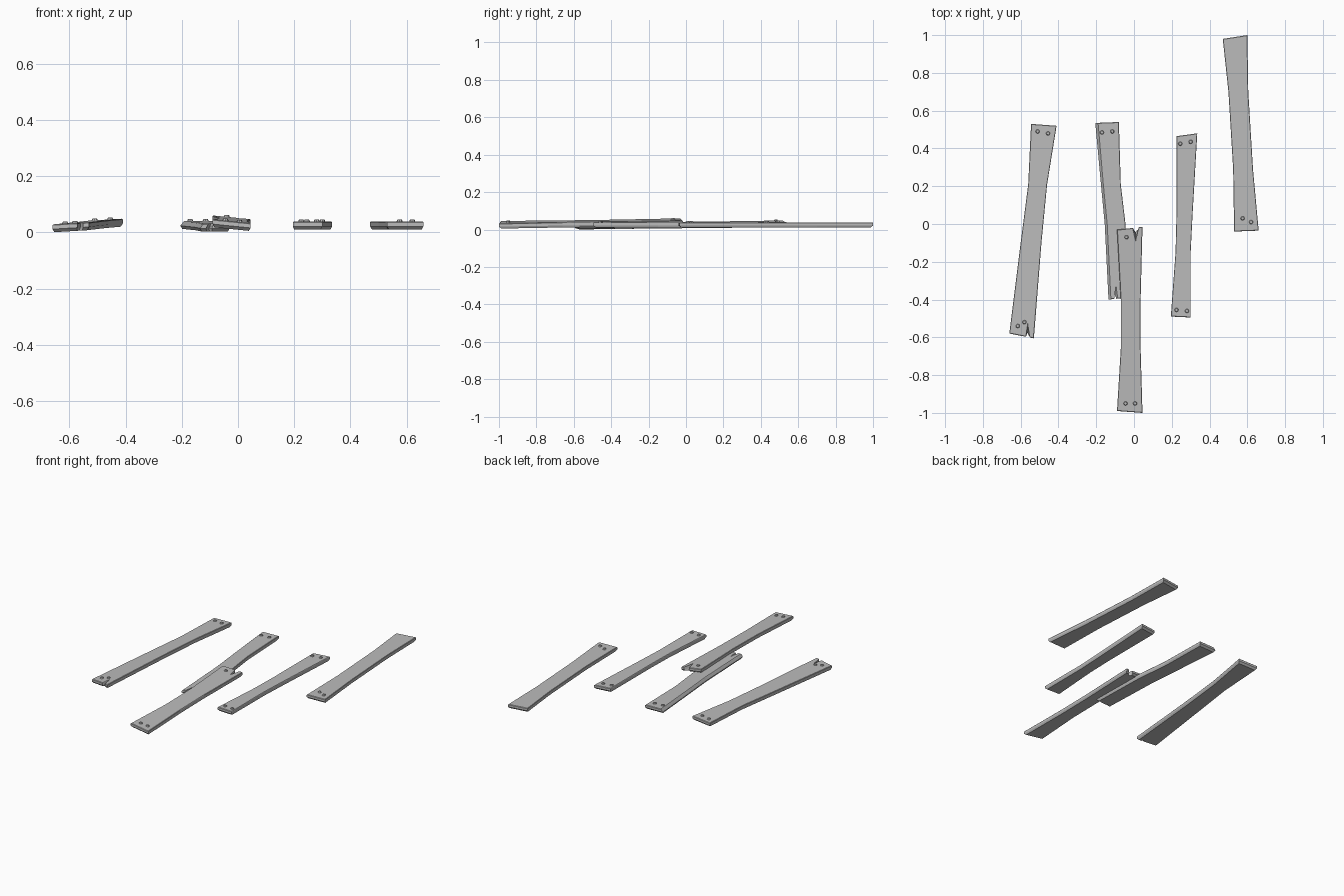
import bpy
import bmesh
from mathutils import Vector

cube = bpy.data.objects.get("Cube")
if cube:
    bpy.data.objects.remove(cube, do_unlink=True)

grey = bpy.data.materials.new("weathered grey")
grey.use_nodes = True
colour = (0.5, 0.5, 0.5, 1)
grey.diffuse_color = colour
grey.node_tree.nodes["Principled BSDF"].inputs["Base Color"].default_value = colour

THICKNESS = 0.028


def finish(bm, name):
    """Turn a bmesh into a grey, flat shaded object."""
    bmesh.ops.recalc_face_normals(bm, faces=bm.faces)
    mesh = bpy.data.meshes.new(name)
    bm.to_mesh(mesh)
    bm.free()
    mesh.materials.append(grey)
    obj = bpy.data.objects.new(name, mesh)
    bpy.context.collection.objects.link(obj)
    return obj


def plank_ring(rows, split, inset, pull, depth, lean):
    """Outline of a plank at one level, counter-clockwise from the front left."""
    left, right = [], []
    for i, (xl, yl, xr, yr) in enumerate(rows):
        a, b = Vector((xl, yl)), Vector((xr, yr))
        across = b - a
        shift = pull if i == 0 else -pull if i == len(rows) - 1 else 0
        along = Vector((0, shift))
        left.append(a + across * (inset + lean) + along)
        right.append(b - across * inset + along)

    # a tapering split in one of the ends
    front, back = [], []
    if split:
        end, t, width, length = split
        i = 0 if end == "front" else -1
        sign = 1 if end == "front" else -1
        a, b = left[i], right[i]
        tip = a.lerp(b, t) + Vector((0, sign * length * depth))
        mouth = [a.lerp(b, t - width / 2), tip, a.lerp(b, t + width / 2)]
        if end == "front":
            front = mouth
        else:
            back = mouth[::-1]
    return [left[0]] + front + right + back + left[:0:-1]


def build_plank(name, rows, base, slope, nails, split=None, lean=0):
    """A rough board lying on a tilted plane, with nail heads on top."""
    x0, y0 = rows[0][:2]

    def height(x, y):
        return base + slope[0] * (x - x0) + slope[1] * (y - y0)

    # level, side inset, end pull, split depth, lean of the left side
    levels = [(0, 0.05, 0.012, 0.15, 0),
              (0.4, 0, 0, 0.5, 0),
              (0.9, 0, 0, 0.95, lean * 0.9),
              (1, 0.02, 0.003, 1, lean)]
    bm = bmesh.new()
    rings = []
    for level, *shape in levels:
        ring = plank_ring(rows, split, *shape)
        rings.append([bm.verts.new((p.x, p.y, height(*p) + level * THICKNESS))
                      for p in ring])
    bm.faces.new(rings[0][::-1])
    bm.faces.new(rings[-1])
    for low, high in zip(rings, rings[1:]):
        for i in range(len(low)):
            j = (i + 1) % len(low)
            bm.faces.new((low[i], low[j], high[j], high[i]))
    finish(bm, name)

    # nail heads, joined in one object for each board
    bm = bmesh.new()
    for x, y in nails:
        head = bmesh.ops.create_cone(bm, cap_ends=True, segments=8,
                                     radius1=0.013, radius2=0.008, depth=0.012)
        bmesh.ops.translate(bm, verts=head["verts"],
                            vec=(x, y, height(x, y) + THICKNESS + 0.001))
    finish(bm, name + "_nails")


# each row: left x, left y, right x, right y, from front to back
build_plank("left_plank",
            [(-0.66, -0.58, -0.53, -0.605), (-0.6, -0.1, -0.49, -0.1),
             (-0.56, 0.21, -0.46, 0.21), (-0.545, 0.53, -0.41, 0.52)],
            0, (0.06, 0.005),
            [(-0.51, 0.49), (-0.455, 0.48), (-0.615, -0.54), (-0.58, -0.52)],
            split=("front", 0.76, 0.16, 0.07))

build_plank("lower_plank",
            [(-0.135, -0.4, -0.03, -0.39), (-0.155, 0, -0.045, 0),
             (-0.175, 0.21, -0.07, 0.21), (-0.205, 0.535, -0.08, 0.54)],
            0.003, (0, 0.01),
            [(-0.17, 0.485), (-0.115, 0.49)],
            split=("front", 0.3, 0.2, 0.07), lean=0.1)

build_plank("upper_plank",
            [(-0.09, -0.99, 0.045, -1), (-0.07, -0.66, 0.035, -0.66),
             (-0.07, -0.4, 0.035, -0.4), (-0.09, -0.03, 0.045, -0.015)],
            0.018, (-0.1, 0.0145),
            [(-0.045, -0.95), (0.005, -0.95), (-0.04, -0.07)],
            split=("back", 0.74, 0.24, 0.07))

build_plank("right_plank",
            [(0.195, -0.49, 0.3, -0.495), (0.22, -0.15, 0.3, -0.15),
             (0.225, 0.05, 0.31, 0.05), (0.225, 0.465, 0.335, 0.48)],
            0.01, (0, 0),
            [(0.245, 0.425), (0.3, 0.435), (0.225, -0.455), (0.28, -0.46)])

build_plank("far_right_plank",
            [(0.53, -0.04, 0.66, -0.035), (0.525, 0.29, 0.63, 0.29),
             (0.5, 0.7, 0.605, 0.7), (0.47, 0.98, 0.6, 1)],
            0.01, (0, 0),
            [(0.575, 0.03), (0.62, 0.01)])
